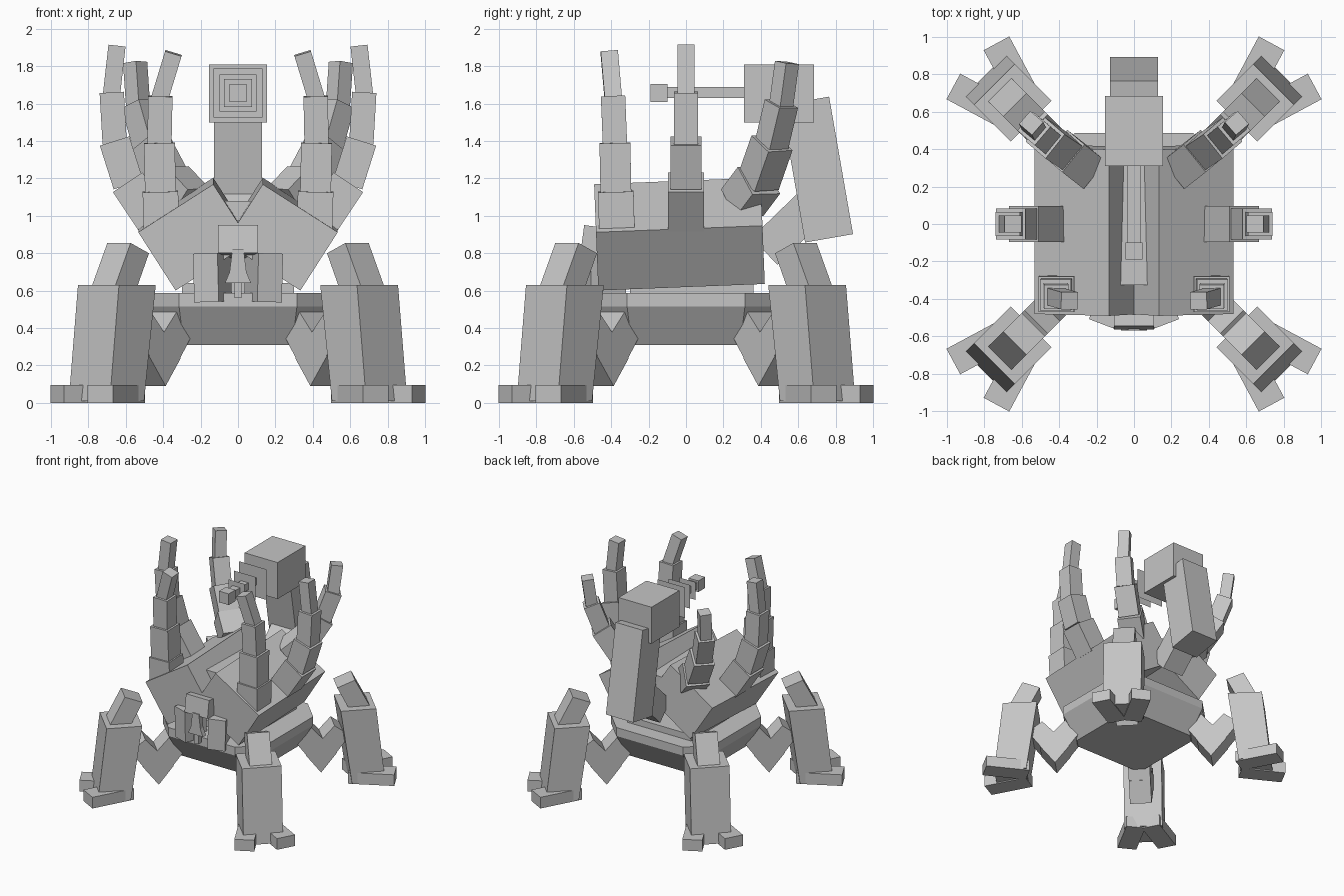
import bpy, math
from mathutils import Vector

cube = bpy.data.objects.get("Cube")
if cube:
    bpy.data.objects.remove(cube, do_unlink=True)

grey = bpy.data.materials.new("stone grey")
grey.use_nodes = True
grey.diffuse_color = (0.56, 0.56, 0.56, 1)
grey.node_tree.nodes["Principled BSDF"].inputs["Base Color"].default_value = (0.56, 0.56, 0.56, 1)


def add_mesh(name, verts, faces):
    mesh = bpy.data.meshes.new(name)
    mesh.from_pydata(verts, [], faces)
    mesh.materials.append(grey)
    ob = bpy.data.objects.new(name, mesh)
    bpy.context.collection.objects.link(ob)
    return ob


def loft(name, *rings):
    """Solid through matching rings, with outward normals."""
    n = len(rings[0])
    rings = [[Vector(p) for p in ring] for ring in rings]
    a = rings[0]
    if (a[1] - a[0]).cross(a[2] - a[1]).dot(rings[1][0] - a[0]) < 0:
        for ring in rings:
            ring.reverse()
    last = n * (len(rings) - 1)
    faces = [tuple(reversed(range(n))), tuple(range(last, last + n))]
    for k in range(0, last, n):
        faces += [(k + i, k + (i + 1) % n, k + n + (i + 1) % n, k + n + i) for i in range(n)]
    return add_mesh(name, sum(rings, []), faces)


def beam(name, p, q, width, depth, side):
    """Box running from p to q, with its width along side."""
    p, q = Vector(p), Vector(q)
    axis = (q - p).normalized()
    u = Vector(side)
    u = (u - axis * u.dot(axis)).normalized() * width / 2
    v = axis.cross(u).normalized() * depth / 2
    ring = [-u - v, u - v, u + v, v - u]
    return loft(name, [p + c for c in ring], [q + c for c in ring])


def box(name, lo, hi):
    mid = [(a + b) / 2 for a, b in zip(lo, hi)]
    return beam(name, (mid[0], mid[1], lo[2]), (mid[0], mid[1], hi[2]),
                hi[0] - lo[0], hi[1] - lo[1], (1, 0, 0))


def octagon(a, b, z):
    """Square of half size b whose corners are cut back to a."""
    ring = [(b, -a), (b, a), (a, b), (-a, b), (-b, a), (-b, -a), (-a, -b), (a, -b)]
    return [(x, y, z) for x, y in ring]


# Legs, each drawn in its own radial plane (distance out, height)
def leg(tag, sx, sy):
    out = Vector((sx, sy, 0)).normalized()
    across = Vector((-out.y, out.x, 0))

    def at(r, t, z):
        return out * r + across * t + Vector((0, 0, z))

    def slab(name, profile, half):
        loft(tag + name, [at(r, -half, z) for r, z in profile],
             [at(r, half, z) for r, z in profile])

    slab("_thigh", [(.635, .09), (.76, .25), (.54, .5), (.4, .41)], .088)
    slab("_calf", [(.635, .09), (.86, .39), (.74, .48), (.52, .24)], .088)
    slab("_shin", [(.865, .01), (1.125, .01), (1.055, .63), (.777, .63)], .155)
    slab("_knee", [(.9, .855), (.761, .8), (.92, .48), (1.06, .54)], .088)
    for s in (-1, 1):
        beam(tag + "_toe", at(.86, s * .06, .048), at(1.203, s * .163, .048), .155, .095, across)


for sx, xn in ((1, "left"), (-1, "right")):
    for sy, yn in ((-1, "front"), (1, "back")):
        leg(f"{yn}_{xn}_leg", sx, sy)

# Pelvis under the body, with a sloping underside
loft("pelvis", octagon(.29, .36, .31), octagon(.315, .487, .515), octagon(.315, .487, .587))
box("waist", (-.3, -.3, .58), (.3, .36, .64))

# Body shell and spine
for s, tag in ((1, "left"), (-1, "right")):
    beam(tag + "_shell", (s * .233, -.48, .885), (s * .233, .41, .92), .476, .37, (-s * .842, 0, .54))
box("spine_bar", (-.075, -.325, .85), (.075, .4, 1.08))

# Raised tail and cannon
beam("tail_base", (0, .42, .81), (0, .74, 1.12), .2, .2, (1, 0, 0))
beam("tail", (0, .765, .88), (0, .637, 1.615), .256, .26, (1, 0, 0))
box("cannon_block", (-.155, .31, 1.5), (.155, .685, 1.81))
box("cannon_barrel", (-.034, -.1, 1.63), (.034, .31, 1.69))
box("cannon_tip", (-.046, -.19, 1.61), (.046, -.1, 1.705))
for y, half in ((-.02, .075), (.09, .1), (.2, .13)):
    corners = ((-half, -half), (half, -half), (half, half), (-half, half))
    add_mesh("cannon_plate", [(x, y, 1.657 + z) for x, z in corners], [(0, 1, 2, 3)])

# Head, cheeks and fang
beam("head", (0, -.47, .79), (0, -.45, .938), .216, .19, (1, 0, 0))
for s, tag in ((1, "left"), (-1, "right")):
    beam(tag + "_cheek", (s * .133, -.44, .54), (s * .14, -.44, .8), .14, .2, (1, s * .38, 0))
fang = [(-.03, .82), (-.045, .7), (-.07, .64), (.07, .64), (.045, .7), (.03, .82)]
loft("fang", [(x, -.57, z) for x, z in fang], [(x, -.53, z) for x, z in fang])
box("fang_tip", (-.02, -.56, .56), (.02, -.52, .65))

# Back spines: four tapering segments along a bent path
spines = {
    "front": ([(.41, -.37, .93), (.415, -.375, 1.13), (.42, -.38, 1.39),
               (.415, -.39, 1.64), (.345, -.41, 1.87)], (0, 1, 0)),
    "middle": ([(.45, 0, .97), (.59, 0, 1.18), (.66, 0, 1.4),
                (.675, 0, 1.66), (.647, 0, 1.91)], (0, 1, 0)),
    "back": ([(.255, .3, 1.07), (.37, .39, 1.19), (.475, .46, 1.39),
              (.535, .51, 1.6), (.55, .54, 1.82)], (-.65, .76, 0)),
}
for name, (path, side) in spines.items():
    for s, tag in ((1, "left"), (-1, "right")):
        points = [Vector((s * x, y, z)) for x, y, z in path]
        for i, size in enumerate((.19, .165, .13, .092)):
            start = points[i] - (points[i + 1] - points[i]) * (.06 if i else 0)
            beam(f"{name}_{tag}_spine_{i + 1}", start, points[i + 1], size, size,
                 (s * side[0], side[1], 0))
